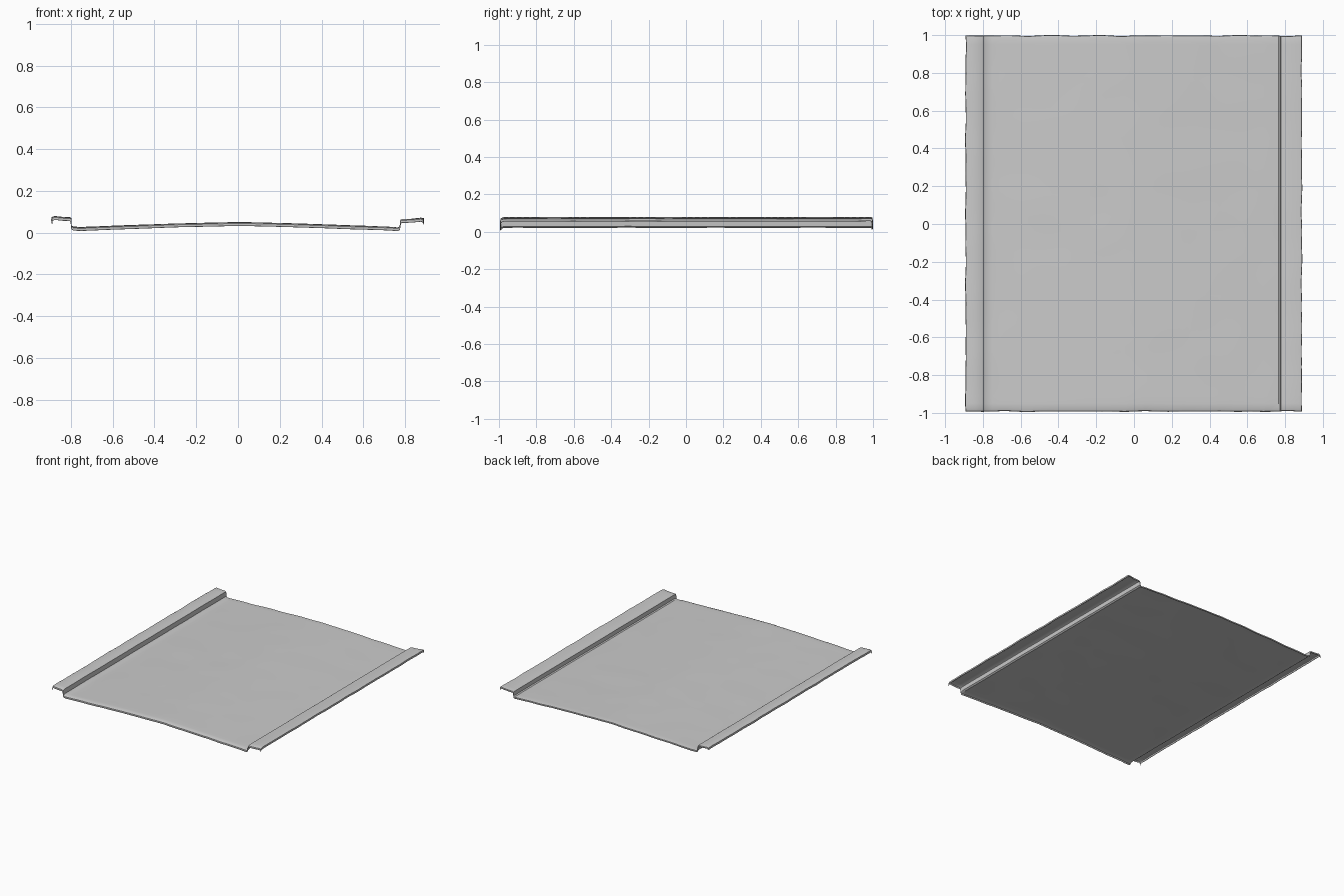
import bpy, bmesh, random
from mathutils import Vector, noise

if "Cube" in bpy.data.objects:
    bpy.data.objects.remove(bpy.data.objects["Cube"])

random.seed(4)

# Cross-section of the pressed sheet: rim, step, crowned floor, step, rim
profile = [(-0.892, 0.060), (-0.890, 0.074), (-0.878, 0.079), (-0.84, 0.075),
           (-0.806, 0.074), (-0.798, 0.069), (-0.796, 0.034), (-0.788, 0.028)]
STEPS = 40
for i in range(1, STEPS):
    x = -0.788 + 1.55 * i / STEPS
    t = abs(x) / 0.79
    profile.append((x, 0.050 - 0.025 * t ** 1.3))
profile += [(0.766, 0.025), (0.774, 0.031), (0.777, 0.060), (0.784, 0.065),
            (0.83, 0.066), (0.875, 0.071), (0.887, 0.069), (0.889, 0.056)]

# Stations along the length as (y, drop); the ends curl down into small lips
stations = [(-0.993, -0.017), (-0.990, -0.006), (-0.975, -0.001)]
stations += [(-0.95 + 1.9 * i / 50, 0.0) for i in range(51)]
stations += [(0.985, 0.0), (0.996, -0.002), (0.998, -0.012)]

# Loft the section along y, with gentle dents and wavy edges
bm = bmesh.new()
rows = []
for y, drop in stations:
    row = []
    for x, z in profile:
        dent = 0.0015 * noise.noise(Vector((x * 5, y * 5, 1.0)))
        dx = 0.005 * noise.noise(Vector((y * 8, x, 7.0))) if abs(x) > 0.87 else 0
        dy = 0.005 * noise.noise(Vector((x * 8, y, 3.0))) if abs(y) > 0.97 else 0
        row.append(bm.verts.new((x + dx, y + dy, z + dent + drop)))
    rows.append(row)
for a, b in zip(rows, rows[1:]):
    for j in range(len(profile) - 1):
        bm.faces.new((a[j], a[j + 1], b[j + 1], b[j]))

mesh = bpy.data.meshes.new("flanged_panel")
bm.to_mesh(mesh)
bm.free()
panel = bpy.data.objects.new("flanged_panel", mesh)
bpy.context.collection.objects.link(panel)

# Thin sheet thickness
solid = panel.modifiers.new("thickness", 'SOLIDIFY')
solid.thickness = 0.004
solid.offset = -1

bpy.context.view_layer.objects.active = panel
panel.select_set(True)
bpy.ops.object.shade_smooth_by_angle(angle=0.7)
